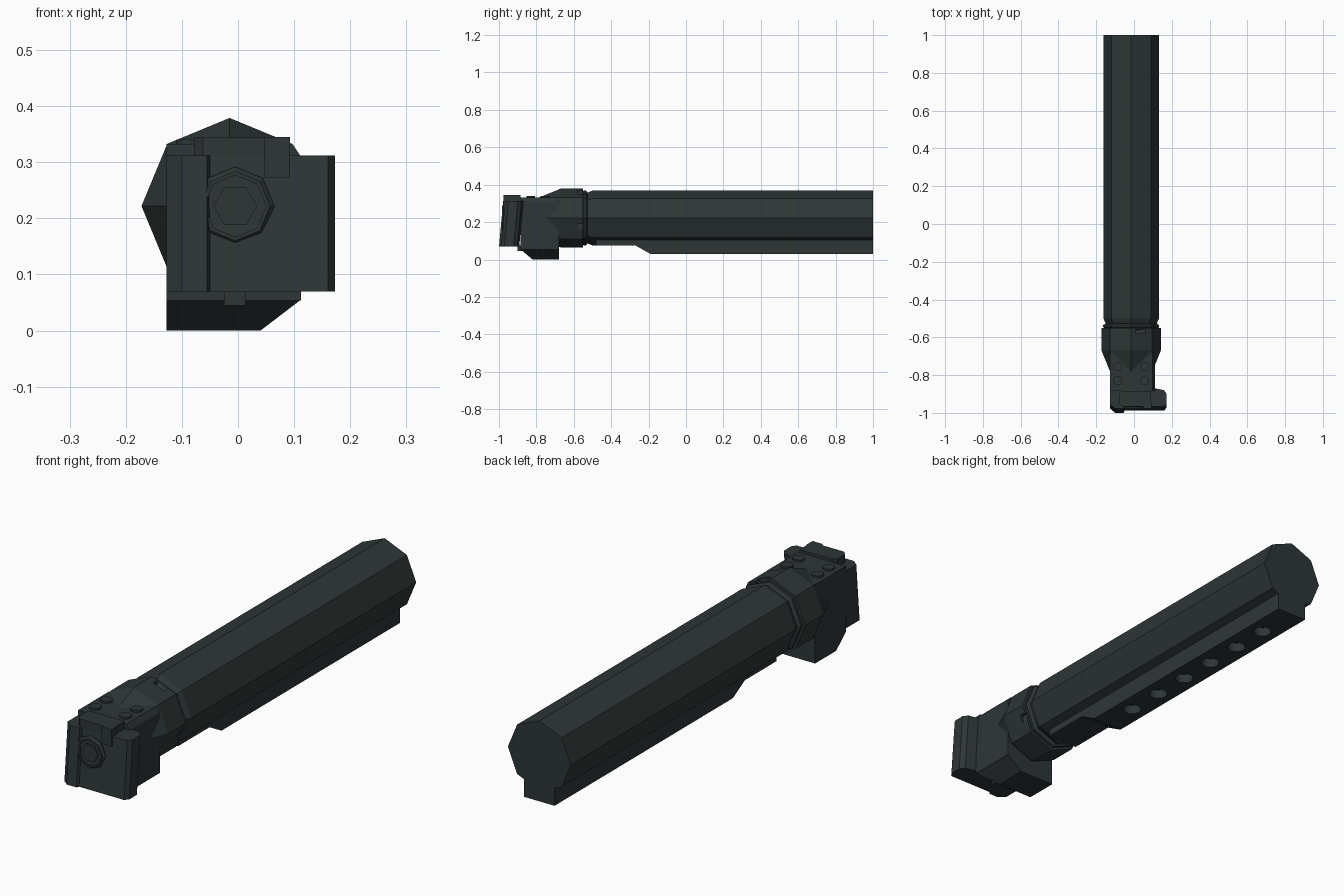
import bpy
import bmesh
from math import cos, sin, pi
from mathutils import Matrix, Vector

if "Cube" in bpy.data.objects:
    bpy.data.objects.remove(bpy.data.objects["Cube"])

mat = bpy.data.materials.new("dark green grey")
mat.use_nodes = True
COLOUR = (0.027, 0.037, 0.036, 1)
mat.diffuse_color = COLOUR
mat.node_tree.nodes["Principled BSDF"].inputs["Base Color"].default_value = COLOUR

CX, CZ = -0.015, 0.222  # tube axis


def finish(name, bm):
    bmesh.ops.recalc_face_normals(bm, faces=bm.faces)
    mesh = bpy.data.meshes.new(name)
    bm.to_mesh(mesh)
    bm.free()
    mesh.materials.append(mat)
    obj = bpy.data.objects.new(name, mesh)
    bpy.context.collection.objects.link(obj)
    return obj


def prism(name, points, axis, lo, hi, tweak=None):
    """Extrude a 2D outline along an axis; the outline uses the other two axes in order."""
    bm = bmesh.new()
    rings = []
    for d in (lo, hi):
        ring = []
        for p in points:
            co = list(p)
            co.insert("xyz".index(axis), d)
            v = Vector(co)
            if tweak:
                tweak(v)
            ring.append(bm.verts.new(v))
        rings.append(ring)
        bm.faces.new(ring)
    n = len(points)
    for i in range(n):
        j = (i + 1) % n
        bm.faces.new((rings[0][i], rings[0][j], rings[1][j], rings[1][i]))
    return finish(name, bm)


def turned(name, stations, sides=8, centre=(CX, CZ)):
    """Loft regular polygons along y from (y, radius) stations."""
    bm = bmesh.new()
    rings = []
    for y, r in stations:
        angles = [2 * pi * i / sides for i in range(sides)]
        rings.append([bm.verts.new((centre[0] + r * cos(a), y, centre[1] + r * sin(a)))
                      for a in angles])
    for a, b in zip(rings, rings[1:]):
        for i in range(sides):
            j = (i + 1) % sides
            bm.faces.new((a[i], a[j], b[j], b[i]))
    bm.faces.new(rings[0])
    bm.faces.new(rings[-1])
    return finish(name, bm)


def discs(name, spots, radius, depth, sides=16):
    """Several upright short cylinders in one object."""
    bm = bmesh.new()
    for spot in spots:
        bmesh.ops.create_cone(bm, cap_ends=True, segments=sides, radius1=radius,
                              radius2=radius, depth=depth, matrix=Matrix.Translation(spot))
    return finish(name, bm)


def box(name, x, y, z):
    return prism(name, [(x[0], z[0]), (x[1], z[0]), (x[1], z[1]), (x[0], z[1])], "y", *y)


def cut(target, cutter):
    """Subtract the cutter, keep the result and drop the cutter."""
    mod = target.modifiers.new("cut", "BOOLEAN")
    mod.operation = "DIFFERENCE"
    mod.solver = "EXACT"
    mod.object = cutter
    cutter.hide_render = True
    graph = bpy.context.evaluated_depsgraph_get()
    mesh = bpy.data.meshes.new_from_object(target.evaluated_get(graph))
    target.modifiers.clear()
    target.data = mesh
    bpy.data.objects.remove(cutter)


# Eight-sided tube with chamfered front rim
turned("tube", [(-0.53, 0.13), (-0.525, 0.136), (-0.5, 0.147), (1.0, 0.147)])

# Rail under the tube, with a row of position holes
rail = prism("rail", [(-0.48, 0.13), (-0.48, 0.075), (-0.27, 0.075), (-0.19, 0.03),
                      (1.0, 0.03), (1.0, 0.13)], "x", CX - 0.071, CX + 0.071)
cut(rail, discs("hole_cutter", [(CX, 0.81 - 0.168 * i, 0.03) for i in range(6)], 0.037, 0.08))

# Locking ring between tube and head
turned("lock_ring", [(-0.56, 0.135), (-0.545, 0.148), (-0.535, 0.148), (-0.525, 0.132)])

# Collar that tapers into the head, notched at the back rim
collar = turned("collar", [(-0.79, 0.108), (-0.67, 0.157), (-0.55, 0.157)])
cut(collar, box("top_notch", (0.01, 0.06), (-0.58, -0.5), (0.335, 0.42)))
cut(collar, box("side_notch", (0.115, 0.2), (-0.58, -0.5), (0.155, 0.19)))

# Head block
prism("head_block", [(-0.127, 0.054), (0.112, 0.054), (0.112, 0.31), (0.097, 0.333),
                     (-0.127, 0.333)], "y", -0.885, -0.68)


# Foot of the head, with a sloped front
def slope_front(v):
    if v.z < 0.01 and v.y < -0.8:
        v.y = -0.82


prism("head_foot", [(-0.127, 0), (0.04, 0), (0.112, 0.055), (-0.127, 0.055)],
      "y", -0.885, -0.68, slope_front)
box("foot_tab", (-0.025, 0.013), (-0.9, -0.86), (0.045, 0.075))

# Screw heads on the head block
discs("top_screws", [(CX + sx * 0.071, y, 0.335) for sx in (-1, 1) for y in (-0.83, -0.755)],
      0.024, 0.012, 12)


# End plate, leaning forward at the bottom
def lean(v):
    v.y -= (0.31 - v.z) * 0.09


prism("end_plate", [(-0.127, -0.955), (-0.1, -0.978), (-0.055, -0.978), (-0.05, -0.967),
                    (0.16, -0.967), (0.173, -0.95), (0.173, -0.9), (0.158, -0.88),
                    (0.112, -0.87), (-0.127, -0.87)], "z", 0.07, 0.312, lean)

# Latch on top of the end plate
prism("latch", [(-0.078, -0.95), (-0.062, -0.967), (0.09, -0.967), (0.09, -0.885),
                (-0.062, -0.885), (-0.078, -0.9)], "z", 0.3, 0.345)
box("latch_hook", (0.047, 0.093), (-0.977, -0.94), (0.273, 0.345))

# Bolt in the end plate: raised rim, recessed face and hexagonal head
BOLT = (-0.005, 0.222)
rim = turned("bolt_rim", [(-0.94, 0.07), (-0.976, 0.07), (-0.984, 0.062)], 8, BOLT)
cut(rim, turned("rim_cutter", [(-1.1, 0.055), (-0.978, 0.055)], 8, BOLT))
turned("bolt_head", [(-0.95, 0.039), (-0.983, 0.039)], 6, BOLT)
